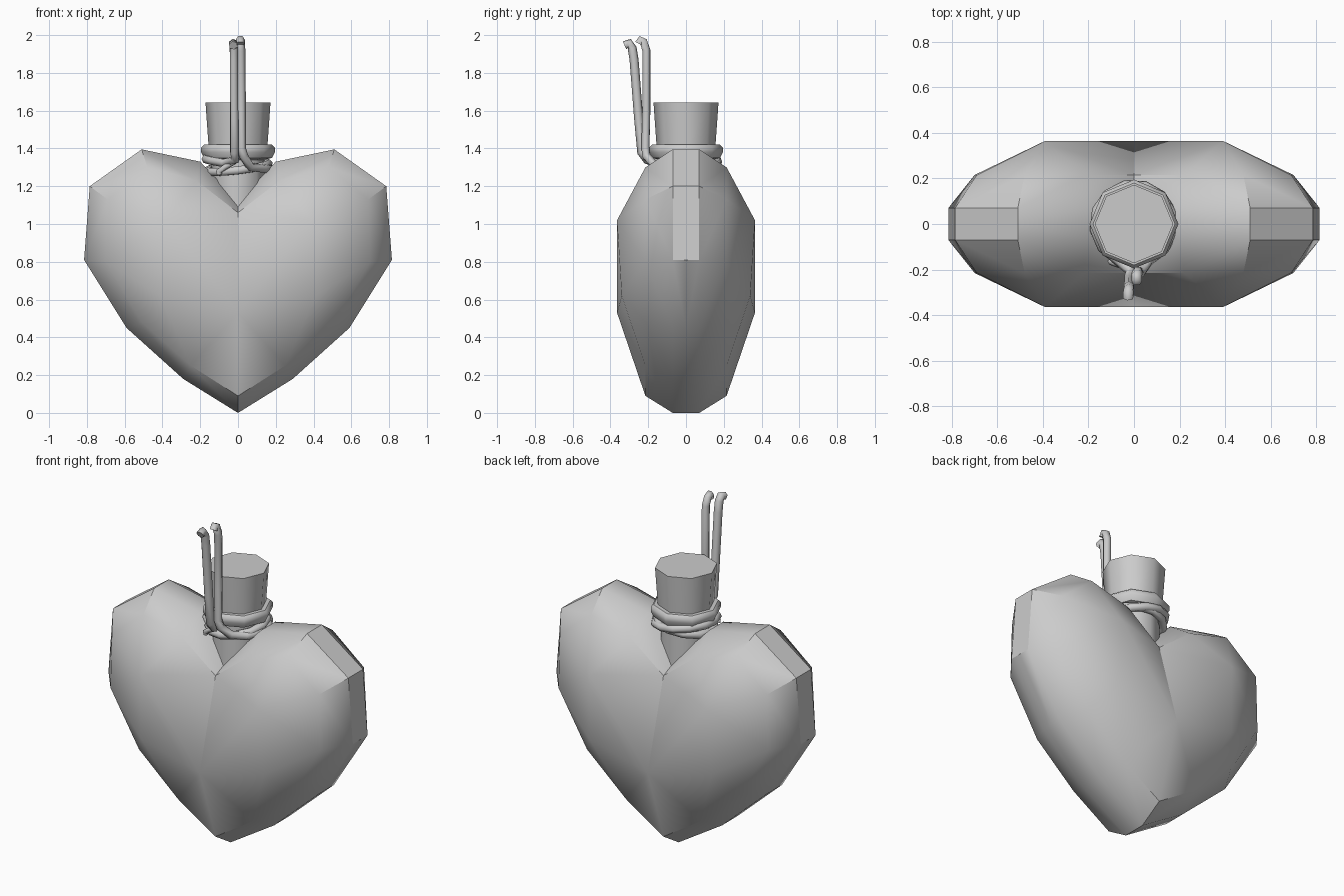
import bpy, bmesh, math

if "Cube" in bpy.data.objects:
    bpy.data.objects.remove(bpy.data.objects["Cube"])


def finish(name, bm, angle=35):
    bmesh.ops.recalc_face_normals(bm, faces=bm.faces[:])
    me = bpy.data.meshes.new(name)
    bm.to_mesh(me)
    bm.free()
    ob = bpy.data.objects.new(name, me)
    bpy.context.collection.objects.link(ob)
    bpy.ops.object.select_all(action='DESELECT')
    bpy.context.view_layer.objects.active = ob
    ob.select_set(True)
    bpy.ops.object.shade_smooth_by_angle(angle=math.radians(angle))
    return ob


# Heart bottle: one quarter built from three layers, mirrored in x and y
a = [(0, 0), (.29, .18), (.59, .45), (.815, .81), (.785, 1.2), (.51, 1.395), (.2, 1.33), (0, 1.12)]
b = [(0, .09), (.25, .25), (.51, .48), (.70, .80), (.69, 1.13), (.48, 1.30), (.22, 1.23), (0, 1.06)]
c = [(0, -.365, .53), (.41, -.34, .62), (.39, -.365, 1.02)]
bm = bmesh.new()
for sx in (1, -1):
    for sy in (1, -1):
        def add(x, y, z):
            return bm.verts.new((sx * x, sy * y, z))
        M = [add(x, 0, z) for x, z in a]
        A = [add(x, -.07, z) for x, z in a]
        B = [add(x, -.215, z) for x, z in b]
        C = [add(*p) for p in c]
        for lo, hi in ((M, A), (A, B)):
            for i in range(7):
                bm.faces.new((lo[i], lo[i + 1], hi[i + 1], hi[i]))
        fans = [(0, 0, 1), (1, 1, 2), (1, 2, 3), (2, 3, 4), (2, 4, 5), (2, 5, 6), (2, 6, 7)]
        for k, i, j in fans:
            bm.faces.new((C[k], B[i], B[j]))
        bm.faces.new((C[0], B[1], C[1]))
        bm.faces.new((C[1], B[3], C[2]))
        bm.faces.new((C[2], B[7], C[0]))
        bm.faces.new(C)
bmesh.ops.remove_doubles(bm, verts=bm.verts[:], dist=.0005)
finish("heart_bottle", bm)


# Eight-sided turned parts from (radius, z) profiles
def turned(name, profile, n=8):
    bm = bmesh.new()
    rings = [[bm.verts.new((r * math.cos(2 * math.pi * i / n), r * math.sin(2 * math.pi * i / n), z))
              for i in range(n)] for r, z in profile]
    for p, q in zip(rings, rings[1:]):
        for i in range(n):
            bm.faces.new((p[i], p[(i + 1) % n], q[(i + 1) % n], q[i]))
    bm.faces.new(rings[0])
    bm.faces.new(rings[-1])
    finish(name, bm, 46)


turned("neck_and_lip", [(.14, 1.0), (.14, 1.34), (.18, 1.35), (.195, 1.38), (.195, 1.405), (.18, 1.42)])
turned("cork", [(.155, 1.40), (.172, 1.642)])


# String: swept round tubes
def tube(name, pts, r=.024, closed=False):
    cu = bpy.data.curves.new(name, 'CURVE')
    cu.dimensions = '3D'
    cu.bevel_depth = r
    cu.bevel_resolution = 1
    cu.use_fill_caps = True
    sp = cu.splines.new('POLY')
    sp.points.add(len(pts) - 1)
    for p, co in zip(sp.points, pts):
        p.co = (*co, 1)
    sp.use_cyclic_u = closed
    ob = bpy.data.objects.new(name, cu)
    bpy.context.collection.objects.link(ob)


def loop(radius, z, tilt_x, tilt_y, start=0, end=360, n=12):
    pts = []
    for i in range(n + 1):
        t = math.radians(start + (end - start) * i / n)
        x, y = radius * math.sin(t), -radius * math.cos(t)
        pts.append((x, y, z + tilt_x * x + tilt_y * y))
    return pts


strand_right = [(.012, -.25, 1.955), (.012, -.24, 1.975), (.012, -.225, 1.965), (.015, -.21, 1.92),
                (.018, -.21, 1.6), (.018, -.215, 1.40), (.03, -.21, 1.36)]
strand_left = [(-.015, -.205, 1.34), (-.02, -.235, 1.38), (-.02, -.25, 1.55), (-.022, -.275, 1.87),
               (-.022, -.285, 1.93), (-.025, -.30, 1.957), (-.025, -.325, 1.945)]
tube("string", strand_right + loop(.172, 1.32, -.15, .05, 22, 335, 11) + strand_left)
tube("string_lower_coil", loop(.160, 1.30, .12, .1)[:-1], closed=True)
tube("string_loose_end", [(-.02, -.19, 1.33), (-.07, -.175, 1.30), (-.10, -.165, 1.28), (-.10, -.16, 1.265)], .016)
